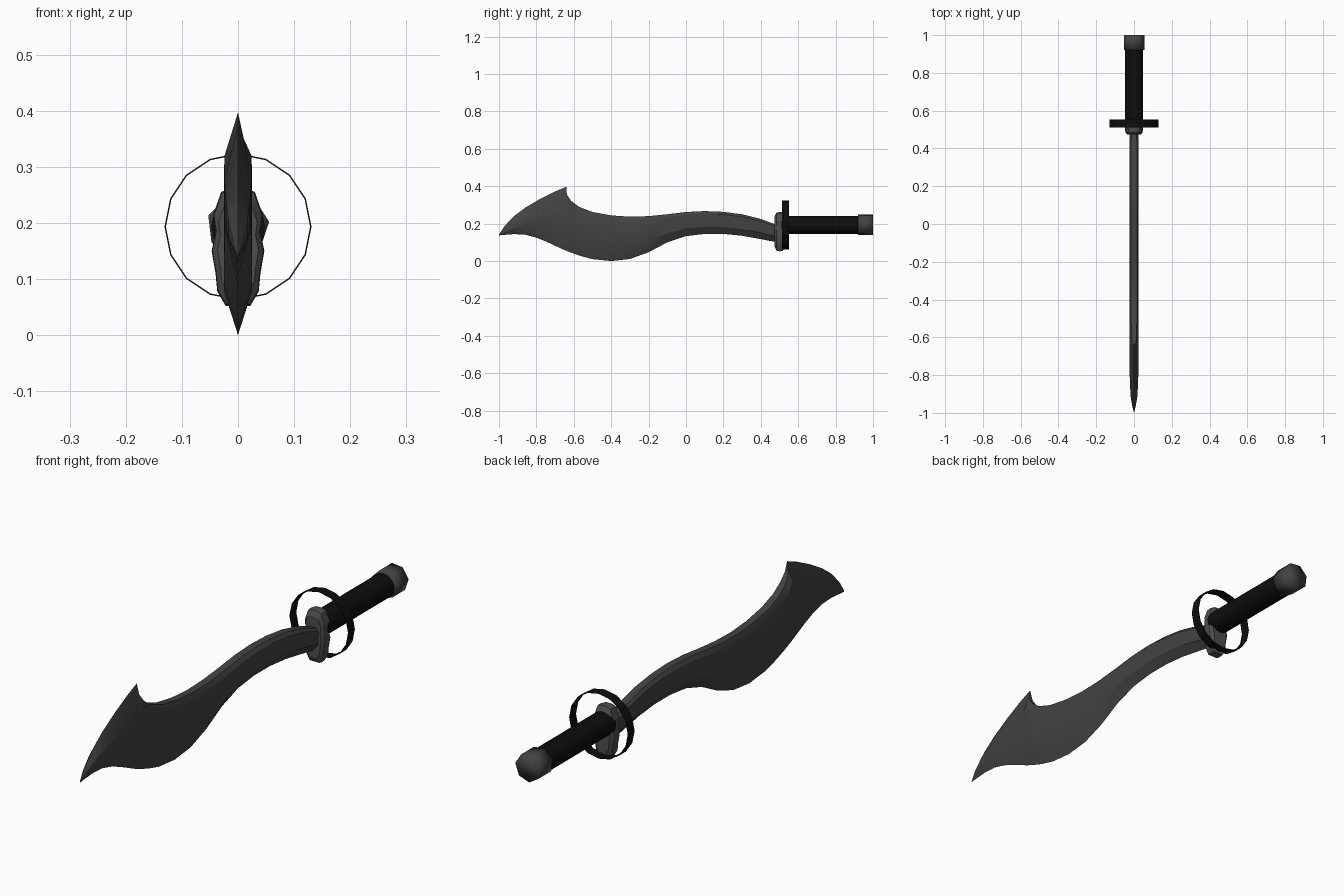
import bpy, bmesh, math


def material(name, r, g, b):
    m = bpy.data.materials.new(name)
    m.diffuse_color = (r, g, b, 1)
    return m


STEEL = material("dark steel", 0.055, 0.055, 0.055)
IRON = material("guard iron", 0.075, 0.075, 0.075)
BLACK = material("black leather", 0.004, 0.004, 0.004)


def loft(name, rings, mat, caps=True, angle=30):
    """Skin a list of equal-length rings into one object."""
    bm = bmesh.new()
    rows = [[bm.verts.new(p) for p in r] for r in rings]
    n = len(rows[0])
    for a, b in zip(rows, rows[1:]):
        for i in range(n):
            bm.faces.new((a[i], a[(i + 1) % n], b[(i + 1) % n], b[i]))
    if caps:
        bm.faces.new(rows[0])
        bm.faces.new(rows[-1])
    bmesh.ops.remove_doubles(bm, verts=bm.verts, dist=0.0004)
    bmesh.ops.recalc_face_normals(bm, faces=bm.faces)
    me = bpy.data.meshes.new(name)
    bm.to_mesh(me)
    bm.free()
    ob = bpy.data.objects.new(name, me)
    bpy.context.collection.objects.link(ob)
    me.materials.append(mat)
    bpy.ops.object.select_all(action='DESELECT')
    ob.select_set(True)
    bpy.context.view_layer.objects.active = ob
    bpy.ops.object.shade_smooth_by_angle(angle=math.radians(angle))
    return ob


def circle(y, r, n, z=0.193, turn=0.0):
    return [(r * math.cos(turn + math.tau * i / n), y,
             z + r * math.sin(turn + math.tau * i / n)) for i in range(n)]


# Blade stations: spine y, spine z, edge y, edge z, spine half width, body half width
stations = [
    (0.50, 0.188, 0.50, 0.098, 0.014, 0.022), (0.40, 0.225, 0.40, 0.117, 0.015, 0.024),
    (0.30, 0.250, 0.30, 0.135, 0.015, 0.025), (0.20, 0.263, 0.20, 0.145, 0.015, 0.025),
    (0.10, 0.267, 0.10, 0.145, 0.015, 0.025), (0.00, 0.262, 0.00, 0.133, 0.015, 0.025),
    (-0.10, 0.250, -0.10, 0.100, 0.015, 0.025), (-0.20, 0.240, -0.20, 0.047, 0.015, 0.025),
    (-0.30, 0.237, -0.30, 0.011, 0.015, 0.025), (-0.40, 0.244, -0.40, 0.000, 0.015, 0.025),
    (-0.50, 0.262, -0.50, 0.010, 0.015, 0.025), (-0.57, 0.289, -0.57, 0.029, 0.014, 0.025),
    (-0.615, 0.322, -0.62, 0.047, 0.012, 0.025), (-0.637, 0.355, -0.66, 0.063, 0.008, 0.024),
    (-0.64, 0.397, -0.70, 0.082, 0.0, 0.024), (-0.70, 0.372, -0.75, 0.105, 0.0, 0.024),
    (-0.78, 0.332, -0.80, 0.125, 0.0, 0.023), (-0.86, 0.285, -0.86, 0.141, 0.0, 0.021),
    (-0.92, 0.240, -0.92, 0.144, 0.0, 0.017), (-0.97, 0.187, -0.97, 0.140, 0.0, 0.008),
    (-1.0, 0.142, -1.0, 0.137, 0.0, 0.0),
]
rings = []
for ty, tz, by, bz, ws, wb in stations:
    half = []
    for f, w in ((0, ws), (0.12 if ws else 0.35, wb), (0.68, wb)):
        half.append((w, ty + (by - ty) * f, tz + (bz - tz) * f))
    rings.append(half + [(0, by, bz)] + [(-x, y, z) for x, y, z in reversed(half)])
loft("blade", rings, STEEL, angle=22)

# Guard block: uneven rounded slab, bevelled front and back
profile = [(0.022, 0.052), (0.037, 0.078), (0.040, 0.110), (0.047, 0.150),
           (0.040, 0.185), (0.044, 0.215), (0.030, 0.255), (0.015, 0.262)]
profile += [(-x, z) for x, z in reversed(profile)]
loft("guard_block",
     [[(x * s, y, 0.157 + (z - 0.157) * s) for x, z in profile]
      for y, s in ((0.474, 0.78), (0.484, 0.97), (0.500, 1.0), (0.518, 0.98), (0.53, 0.75))],
     IRON, angle=25)

# Hand ring: thin sixteen-sided band
ring = [circle(y, r, 16) for y, r in
        ((0.512, 0.131), (0.552, 0.131), (0.552, 0.1285), (0.512, 0.1285), (0.512, 0.131))]
loft("hand_ring", ring, BLACK, caps=False, angle=10)

# Grip
loft("grip", [circle(0.51, 0.048, 16), circle(0.93, 0.048, 16)], BLACK)

# Pommel: seven-sided cap with soft shading
loft("pommel", [circle(0.92, 0.056, 7, 0.195, 0.12), circle(1.0, 0.056, 7, 0.195, 0.12)],
     STEEL, angle=180)
